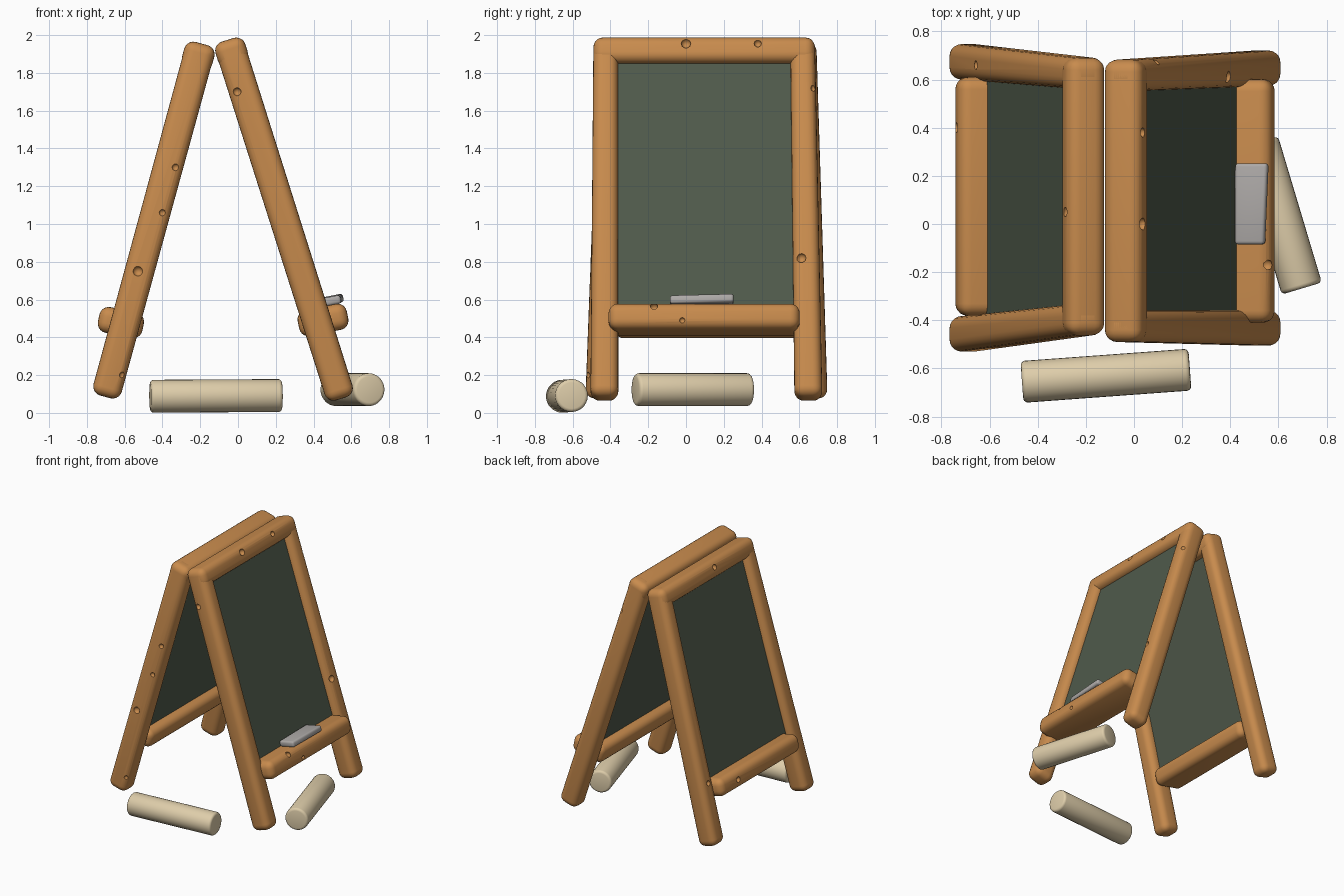
import bpy, bmesh, math
from mathutils import Vector as V

if "Cube" in bpy.data.objects:
    bpy.data.objects.remove(bpy.data.objects["Cube"])


def mat(name, c):
    m = bpy.data.materials.new(name)
    m.diffuse_color = (*c, 1)
    m.use_nodes = True
    m.node_tree.nodes["Principled BSDF"].inputs["Base Color"].default_value = m.diffuse_color
    return m


WOOD = mat("orange wood", (0.58, 0.26, 0.075))
BOARD = mat("slate green", (0.08, 0.102, 0.071))
CHALK = mat("cream chalk", (0.73, 0.61, 0.40))
GREY = mat("grey felt", (0.42, 0.40, 0.39))


def finish(bm, name, m):
    bmesh.ops.recalc_face_normals(bm, faces=bm.faces)
    me = bpy.data.meshes.new(name)
    bm.to_mesh(me)
    bm.free()
    me.materials.append(m)
    ob = bpy.data.objects.new(name, me)
    bpy.context.collection.objects.link(ob)
    return ob


def smooth(ob):
    bpy.ops.object.select_all(action='DESELECT')
    ob.select_set(True)
    bpy.context.view_layer.objects.active = ob
    bpy.ops.object.shade_smooth_by_angle(angle=math.radians(40))


# Rounded tapering beam from p0 to p1; a and n are the cross-section axes
def beam(name, p0, p1, a, n, s0, s1, bev, m=WOOD, seg=5):
    bm = bmesh.new()
    rings = []
    for p, (w, d) in ((V(p0), s0), (V(p1), s1)):
        rings.append([bm.verts.new(p + a * (i * w / 2) + n * (j * d / 2))
                      for i, j in ((-1, -1), (1, -1), (1, 1), (-1, 1))])
    r0, r1 = rings
    bm.faces.new(r0)
    bm.faces.new(r1[::-1])
    for k in range(4):
        q = (k + 1) % 4
        bm.faces.new((r0[k], r0[q], r1[q], r1[k]))
    bmesh.ops.recalc_face_normals(bm, faces=bm.faces)
    if bev:
        bmesh.ops.bevel(bm, geom=bm.edges[:], offset=bev, segments=seg,
                        profile=0.5, affect='EDGES', clamp_overlap=True)
    return finish(bm, name, m)


# Carve small knot holes into a group of parts
def carve(parts, holes):
    for ob in parts:
        for x, y, z, r in holes:
            cs = [v.co for v in ob.data.vertices]
            if not all(min(c[i] for c in cs) - r < p < max(c[i] for c in cs) + r
                       for i, p in enumerate((x, y, z))):
                continue
            bm = bmesh.new()
            bmesh.ops.create_icosphere(bm, subdivisions=2, radius=r)
            bmesh.ops.translate(bm, verts=bm.verts, vec=(x, y, z))
            cut = finish(bm, "knot_cutter", WOOD)
            cut.hide_render = True
            bpy.context.view_layer.objects.active = ob
            mod = ob.modifiers.new("knot", 'BOOLEAN')
            mod.operation = 'DIFFERENCE'
            mod.object = cut
            bpy.ops.object.modifier_apply(modifier=mod.name)
            bpy.data.objects.remove(cut)
        smooth(ob)


# One leaning panel: two legs, top rail, tray and slate
Y = V((0, 1, 0))


def panel(side, top, bot, near, far, tray, holes):
    t, b = V((top[0], 0, top[1])), V((bot[0], 0, bot[1]))
    u = (b - t).normalized()
    n = V((-u.z, 0, u.x))
    if n.x * bot[0] < 0:
        n = -n
    parts = []
    for tag, (y0, y1) in (("front", near), ("back", far)):
        parts.append(beam(f"{side}_{tag}_leg", t + Y * y0, b + Y * y1, Y, n,
                          (0.13, 0.16), (0.148, 0.155), 0.05))
    r = t + u * 0.07
    parts.append(beam(f"{side}_top_rail", r + Y * (near[0] - 0.065), r + Y * (far[0] + 0.065),
                      u, n, (0.14, 0.165), (0.14, 0.165), 0.05))
    tx, tz, depth, h = tray
    s = math.copysign(1, tx)
    tn = V((s * 0.98, 0, 0.2))
    ta = V((-s * 0.2, 0, 0.98))
    c = V((tx, 0, tz))
    parts.append(beam(f"{side}_tray", c + Y * (near[0] + 0.015), c + Y * (far[0] - 0.015),
                      ta, tn, (h, depth), (h, depth), 0.05))
    carve(parts, holes)
    o = n * 0.008
    beam(f"{side}_slate", t + u * 0.09 + Y * 0.1 + o, t + u * 1.52 + Y * 0.105 + o, Y, n,
         (0.96, 0.045), (1.02, 0.045), 0, BOARD)


panel("right", (-0.055, 1.975), (0.547, 0.075), (-0.425, -0.432), (0.617, 0.648),
      (0.45, 0.492, 0.265, 0.14),
      [(0.035, 0.0, 1.955, 0.026), (0.035, 0.38, 1.955, 0.02), (0.395, 0.61, 0.82, 0.026),
       (0.55, -0.17, 0.555, 0.025), (-0.005, -0.492, 1.70, 0.022), (0.585, -0.02, 0.49, 0.015),
       (0.10, 0.68, 1.72, 0.02)])
panel("left", (-0.192, 1.955), (-0.703, 0.085), (-0.396, -0.458), (0.625, 0.675),
      (-0.62, 0.478, 0.24, 0.138),
      [(-0.53, -0.512, 0.75, 0.027), (-0.40, -0.497, 1.06, 0.018), (-0.33, -0.49, 1.30, 0.02),
       (-0.155, -0.465, 1.79, 0.018), (-0.61, -0.525, 0.20, 0.018), (-0.275, 0.05, 1.92, 0.024),
       (-0.735, 0.4, 0.50, 0.022), (-0.66, 0.66, 0.55, 0.02), (-0.38, 0.70, 1.6, 0.02)])


# Giant chalk sticks on the ground
def chalk(name, p0, p1, r):
    p0, p1 = V(p0), V(p1)
    d = p1 - p0
    bm = bmesh.new()
    bmesh.ops.create_cone(bm, cap_ends=True, segments=28, radius1=r, radius2=r, depth=d.length)
    caps = [e for e in bm.edges if abs(e.verts[0].co.z - e.verts[1].co.z) < 1e-5]
    bmesh.ops.bevel(bm, geom=caps, offset=0.018, segments=3, profile=0.5, affect='EDGES')
    bm.transform(d.to_track_quat('Z', 'Y').to_matrix().to_4x4())
    bmesh.ops.translate(bm, verts=bm.verts, vec=(p0 + p1) / 2)
    smooth(finish(bm, name, CHALK))


chalk("front_chalk", (-0.465, -0.656, 0.088), (0.232, -0.605, 0.092), 0.087)
chalk("side_chalk", (0.515, 0.34, 0.123), (0.697, -0.268, 0.123), 0.087)

# Eraser lying on the right tray
smooth(beam("eraser", (0.482, -0.085, 0.59), (0.49, 0.252, 0.597), V((0.98, 0, 0.2)), V((-0.2, 0, 0.98)),
            (0.125, 0.045), (0.138, 0.045), 0.014, GREY, 3))
